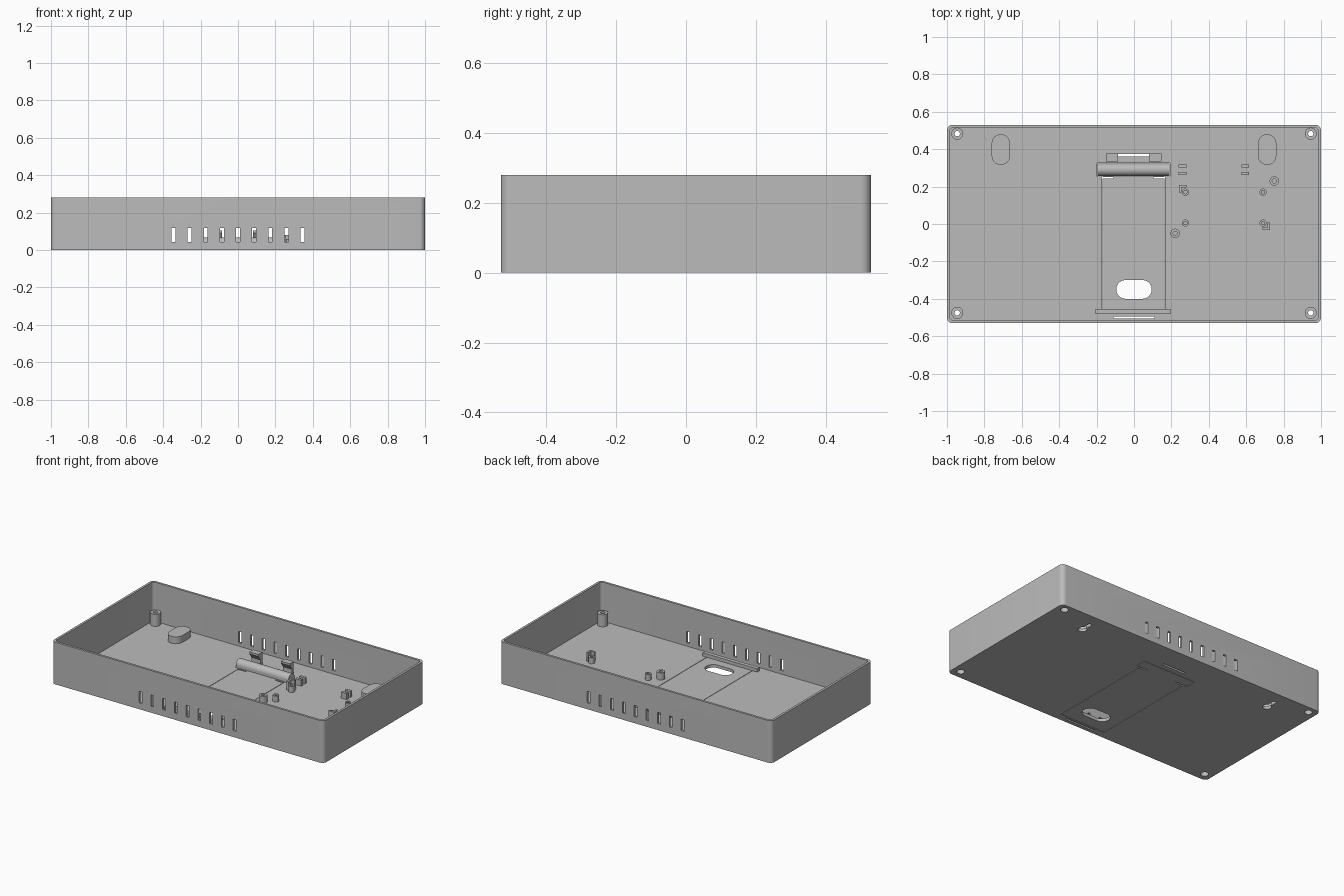
import bpy, bmesh, math
from mathutils import Matrix, Vector

cube = bpy.data.objects.get("Cube")
if cube:
    bpy.data.objects.remove(cube, do_unlink=True)

GREY = (0.5, 0.5, 0.5, 1)
mat = bpy.data.materials.new("plain grey")
mat.use_nodes = True
mat.diffuse_color = GREY
mat.node_tree.nodes["Principled BSDF"].inputs["Base Color"].default_value = GREY

FLOOR, HEIGHT, WALL = 0.02, 0.28, 0.015


def rounded(cx, cy, w, h, r=0.0, seg=8):
    """Outline of a rounded rectangle; full radius gives a slot or circle."""
    if r == 0:
        return [(cx + sx * w / 2, cy + sy * h / 2)
                for sx, sy in ((1, 1), (-1, 1), (-1, -1), (1, -1))]
    pts = []
    for q, (sx, sy) in enumerate(((1, 1), (-1, 1), (-1, -1), (1, -1))):
        for i in range(seg + 1):
            a = math.pi / 2 * (q + i / seg)
            p = Vector((cx + sx * (w / 2 - r) + r * math.cos(a),
                        cy + sy * (h / 2 - r) + r * math.sin(a)))
            if not pts or (p - pts[-1]).length > 1e-5:
                pts.append(p)
    if (pts[0] - pts[-1]).length < 1e-5:
        pts.pop()
    return pts


def circle(cx, cy, r):
    return rounded(cx, cy, 2 * r, 2 * r, r)


def add_prism(bm, outline, z0, z1):
    face = bm.faces.new([bm.verts.new((p[0], p[1], z0)) for p in outline])
    out = bmesh.ops.extrude_face_region(bm, geom=[face])
    verts = [g for g in out["geom"] if isinstance(g, bmesh.types.BMVert)]
    bmesh.ops.translate(bm, verts=verts, vec=(0, 0, z1 - z0))


def finish(name, bm):
    bmesh.ops.recalc_face_normals(bm, faces=bm.faces)
    mesh = bpy.data.meshes.new(name)
    bm.to_mesh(mesh)
    bm.free()
    mesh.materials.append(mat)
    obj = bpy.data.objects.new(name, mesh)
    bpy.context.scene.collection.objects.link(obj)
    soften(obj)
    return obj


def soften(obj):
    for p in obj.data.polygons:
        p.use_smooth = True
    obj.data.set_sharp_from_angle(angle=math.radians(30))


def solid(name, *prisms, turn=None):
    bm = bmesh.new()
    for prism in prisms:
        add_prism(bm, *prism)
    if turn:
        bmesh.ops.transform(bm, matrix=turn, verts=bm.verts)
    return finish(name, bm)


def cut(obj, *prisms):
    tool = solid("cutter", *prisms)
    tool.hide_render = True
    mod = obj.modifiers.new("cut", "BOOLEAN")
    mod.operation, mod.solver, mod.object = "DIFFERENCE", "EXACT", tool
    mod.use_self = True
    deps = bpy.context.evaluated_depsgraph_get()
    mesh = bpy.data.meshes.new_from_object(obj.evaluated_get(deps))
    obj.modifiers.clear()
    obj.data = mesh
    bpy.data.objects.remove(tool, do_unlink=True)
    soften(obj)


def lathe(name, profile, x, y):
    """Closed (radius, z) ring spun around a vertical axis."""
    bm = bmesh.new()
    n = 32
    rings = [[bm.verts.new((x + r * math.cos(math.tau * i / n),
                            y + r * math.sin(math.tau * i / n), z))
              for r, z in profile] for i in range(n)]
    for i in range(n):
        a, b = rings[i], rings[(i + 1) % n]
        for j in range(len(profile)):
            k = (j + 1) % len(profile)
            bm.faces.new((a[j], b[j], b[k], a[k]))
    return finish(name, bm)


# Case shell: hollow tray with rounded corners
case = solid("case", (rounded(0, 0, 2, 1.06, 0.03), 0, HEIGHT))
cut(case, (rounded(0, 0, 2 - 2 * WALL, 1.06 - 2 * WALL, 0.02), FLOOR, 1))

# Ventilation slots through front and back walls
cut(case, *[(rounded(i * 0.0863, 0, 0.021, 1.4), 0.043, 0.118) for i in range(-4, 5)])

# Floor openings: stand recess, latch slits, screw holes and keyholes
screws = [(sx * 0.945, y) for sx in (-1, 1) for y in (0.483, -0.475)]
cut(case, (rounded(-0.0025, -0.1125, 0.338, 0.735), -0.1, 0.1))
cut(case, (rounded(-0.0025, 0.29, 0.392, 0.07), -0.1, 0.1))
cut(case,
    (rounded(-0.005, 0.367, 0.17, 0.014), -0.1, 0.1),
    (rounded(0, -0.5, 0.22, 0.012), -0.1, 0.1),
    *[(circle(x, y, 0.024), -0.1, 0.1) for x, y in screws])
for sx in (-1, 1):
    cut(case, (circle(sx * 0.715, 0.375, 0.027), -0.1, 0.1))
    cut(case, (rounded(sx * 0.715, 0.415, 0.022, 0.08, 0.011), -0.1, 0.1))

# Keyhole covers, hollow underneath
for side, sx in (("right", -1), ("left", 1)):
    cover = solid(side + "_keyhole_cover",
                  (rounded(sx * 0.712, 0.398, 0.098, 0.164, 0.049), FLOOR, 0.066))
    cut(cover, (rounded(sx * 0.712, 0.398, 0.074, 0.14, 0.037), 0, 0.054))

# Corner screw bosses with counterbore from below
for x, y in screws:
    lathe("screw_boss", [(0.032, FLOOR), (0.032, 0.1), (0.014, 0.1),
                         (0.014, 0.05), (0.024, 0.05), (0.024, FLOOR)], x, y)


# Board standoffs with blind holes
def standoff(x, y, r, hole, top):
    lathe("standoff", [(r, FLOOR), (r, top), (hole, top), (hole, FLOOR)], x, y)


for x in (0.275, 0.69):
    for y in (0.17, 0.005):
        standoff(x, y, 0.019, 0.009, 0.06)
standoff(0.22, -0.05, 0.025, 0.011, 0.067)
standoff(0.75, 0.23, 0.025, 0.011, 0.067)

# Corner brackets that locate the board
for x, y, s in ((0.24, 0.208, 1), (0.727, -0.033, -1)):
    solid("board_corner_bracket", ([(x + s * a, y - s * b) for a, b in (
        (0, 0), (0.04, 0), (0.04, 0.013), (0.013, 0.013), (0.013, 0.04), (0, 0.04))],
        FLOOR, 0.08))

# Paired clips
for x in (0.26, 0.595):
    for y in (0.31, 0.27):
        solid("board_clip", (rounded(x, y, 0.042, 0.018), FLOOR, 0.06))

# Folding stand: flush panel with finger hole and hinge notches
stand = solid("stand_panel", (rounded(-0.0025, -0.107, 0.332, 0.738), 0, FLOOR))
cut(stand, (rounded(0, -0.35, 0.19, 0.1, 0.05), -0.1, 0.1),
    *[(rounded(x, 0.247, 0.06, 0.01), -0.1, 0.1) for x in (-0.14, 0.135)])
solid("stand_foot_bar", (rounded(-0.005, -0.467, 0.4, 0.026), FLOOR, 0.042))

# Hinge barrel on a flat-bottomed block
along_x = Matrix(((0, 0, 1, 0), (1, 0, 0, 0), (0, 1, 0, 0), (0, 0, 0, 1)))
barrel = [(0.258, 0)] + [(0.29 - 0.033 * math.cos(math.pi * i / 16),
                          0.035 + 0.033 * math.sin(math.pi * i / 16))
                         for i in range(17)] + [(0.322, 0)]
solid("hinge_barrel", (barrel, -0.195, 0.19), turn=along_x)

# Hinge latch hooks with slanted undersides
hook = [(0.358, FLOOR), (0.376, FLOOR), (0.376, 0.105), (0.335, 0.105), (0.335, 0.092), (0.358, 0.06)]
for x in (-0.118, 0.113):
    solid("hinge_latch_hook", (hook, x - 0.033, x + 0.033), turn=along_x)
